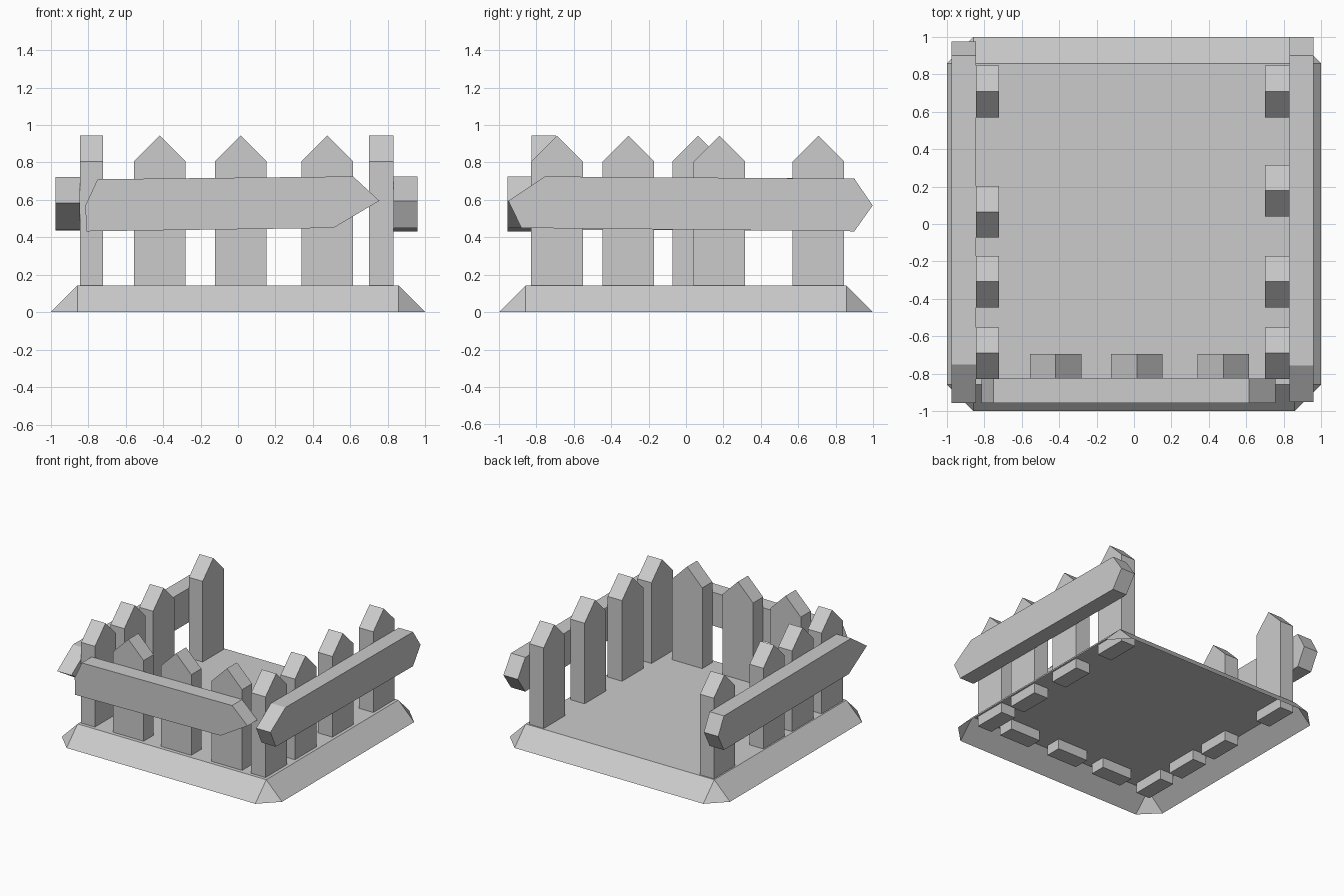
import bpy, bmesh

if "Cube" in bpy.data.objects:
    bpy.data.objects.remove(bpy.data.objects["Cube"])


def make_object(name, bm):
    bmesh.ops.recalc_face_normals(bm, faces=bm.faces)
    mesh = bpy.data.meshes.new(name)
    bm.to_mesh(mesh)
    bm.free()
    obj = bpy.data.objects.new(name, mesh)
    bpy.context.collection.objects.link(obj)
    return obj


def plank(name, profile, axis, start, end):
    """Extrude an outline of (along, z) points from start to end on 'x' or 'y'."""
    bm = bmesh.new()
    place = (lambda a, z: (start, a, z)) if axis == 'x' else (lambda a, z: (a, start, z))
    face = bm.faces.new([bm.verts.new(place(a, z)) for a, z in profile])
    out = bmesh.ops.extrude_face_region(bm, geom=[face])
    d = end - start
    verts = [g for g in out['geom'] if isinstance(g, bmesh.types.BMVert)]
    bmesh.ops.translate(bm, verts=verts, vec=(d, 0, 0) if axis == 'x' else (0, d, 0))
    return make_object(name, bm)


def picket(name, centre, axis, start, end):
    a, b = centre - 0.138, centre + 0.138
    outline = [(a, 0.06), (b, 0.06), (b, 0.805), (centre, 0.943), (a, 0.805)]
    plank(name, outline, axis, start, end)


# Base: sloped platform with cut corners, open underneath
bm = bmesh.new()
t, h = 0.857, 0.143
top, low = [], []
for sx, sy in ((1, 1), (-1, 1), (-1, -1), (1, -1)):
    top.append(bm.verts.new((sx * t, sy * t, h)))
    pair = [bm.verts.new((sx, sy * t, 0)), bm.verts.new((sx * t, sy, 0))]
    low.append(pair if sx * sy > 0 else pair[::-1])
bm.faces.new(top)
for i in range(4):
    j = (i + 1) % 4
    bm.faces.new((top[i], low[i][0], low[i][1]))
    bm.faces.new((top[i], low[i][1], low[j][0], top[j]))
make_object("base", bm)

# Pickets on the left, right and front; the back stays open
for i, y in enumerate((0.708, 0.065, -0.308, -0.69)):
    picket(f"left_picket_{i + 1}", y, 'x', -0.845, -0.72)
for i, y in enumerate((0.708, 0.178, -0.308, -0.69)):
    picket(f"right_picket_{i + 1}", y, 'x', 0.70, 0.83)
for i, x in enumerate((-0.418, 0.015, 0.477)):
    picket(f"front_picket_{i + 1}", x, 'y', -0.825, -0.695)

# Rails with roughly cut ends
plank("front_rail", [(-0.815, 0.57), (-0.81, 0.432), (0.51, 0.45),
                     (0.755, 0.595), (0.615, 0.725), (-0.75, 0.71)], 'y', -0.955, -0.825)
plank("right_rail", [(-0.95, 0.595), (-0.88, 0.45), (0.90, 0.432),
                     (0.998, 0.57), (0.90, 0.713), (-0.755, 0.725)], 'x', 0.83, 0.96)
plank("left_rail", [(-0.955, 0.582), (-0.72, 0.44), (0.90, 0.435),
                    (0.975, 0.575), (0.90, 0.715), (-0.75, 0.722)], 'x', -0.975, -0.845)
